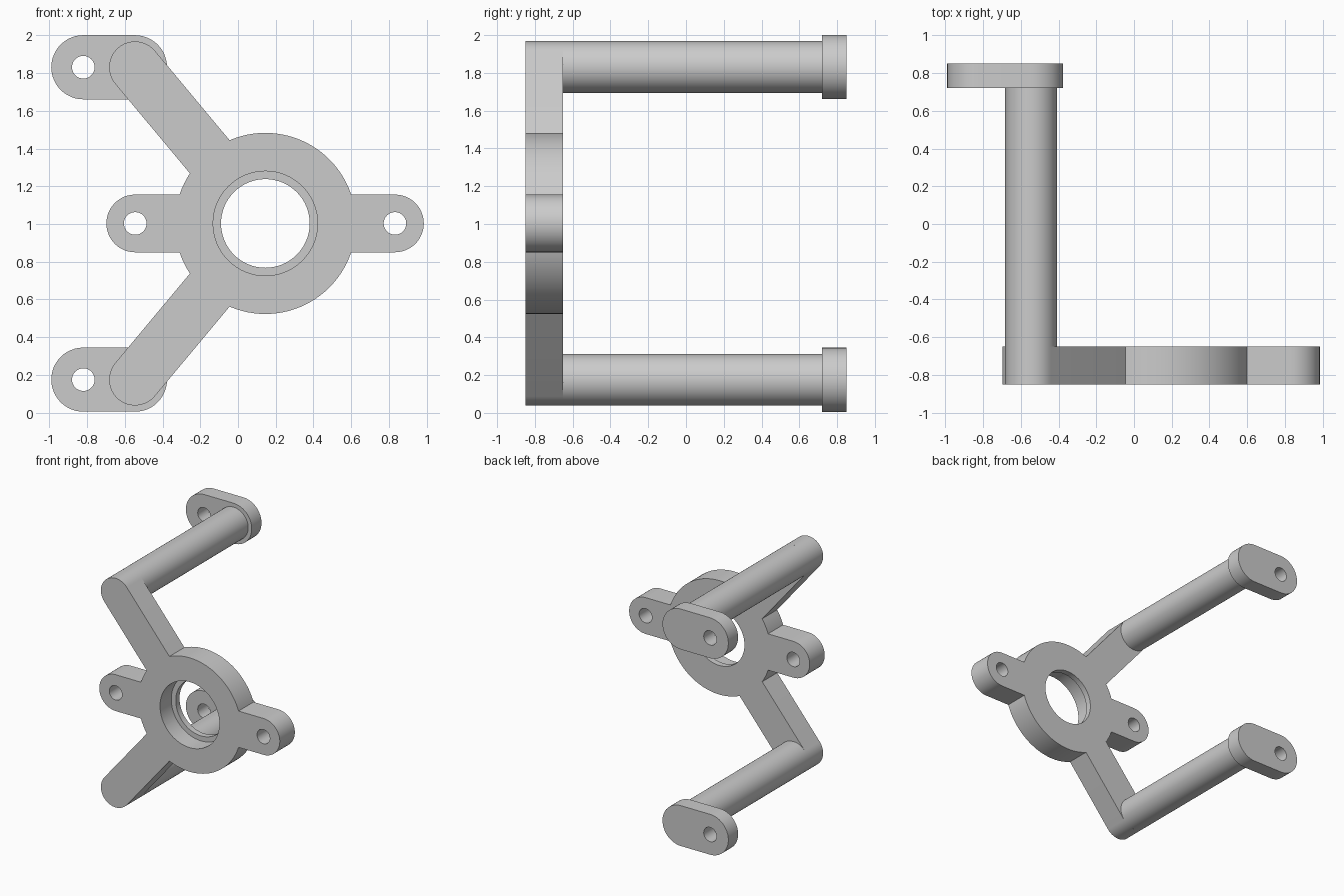
import bpy, bmesh, math
from mathutils import Vector

if "Cube" in bpy.data.objects:
    bpy.data.objects.remove(bpy.data.objects["Cube"])

HUB = Vector((0.145, 1.003))          # hub centre in x, z
END_X, ARM_DZ = -0.546, 0.828         # arm end position
Y0, Y1, Y2, Y3 = -0.85, -0.65, 0.72, 0.85
ARM_R = 0.137

grey = bpy.data.materials.new("light_grey")
grey.diffuse_color = (0.6, 0.6, 0.6, 1)
grey.use_nodes = True
grey.node_tree.nodes["Principled BSDF"].inputs["Base Color"].default_value = grey.diffuse_color


def prism(name, outline, y0, y1, caps=True):
    """Extrude an x/z outline along y."""
    bm = bmesh.new()
    a = [bm.verts.new((p[0], y0, p[1])) for p in outline]
    b = [bm.verts.new((p[0], y1, p[1])) for p in outline]
    n = len(a)
    for i in range(n):
        bm.faces.new((a[i], a[(i + 1) % n], b[(i + 1) % n], b[i]))
    if caps:
        bm.faces.new(a)
        bm.faces.new(b)
    bmesh.ops.recalc_face_normals(bm, faces=bm.faces)
    me = bpy.data.meshes.new(name)
    bm.to_mesh(me)
    bm.free()
    me.materials.append(grey)
    ob = bpy.data.objects.new(name, me)
    bpy.context.collection.objects.link(ob)
    return ob


def circle(c, r, n=64):
    return [(c[0] + r * math.cos(2 * math.pi * i / n),
             c[1] + r * math.sin(2 * math.pi * i / n)) for i in range(n)]


def slot(p, q, r, n=24):
    """Rounded bar outline from p to q."""
    p, q = Vector(p), Vector(q)
    d = q - p
    ang = math.atan2(d.y, d.x)
    pts = []
    for c, start in ((q, ang - math.pi / 2), (p, ang + math.pi / 2)):
        for i in range(n + 1):
            t = start + math.pi * i / n
            pts.append((c.x + r * math.cos(t), c.y + r * math.sin(t)))
    return pts


def combine(ob, other, op):
    """Apply a boolean and discard the second solid."""
    m = ob.modifiers.new("bool", 'BOOLEAN')
    m.operation, m.object, m.solver = op, other, 'EXACT'
    select(ob)
    bpy.ops.object.modifier_apply(modifier=m.name)
    bpy.data.objects.remove(other, do_unlink=True)


def select(ob):
    bpy.ops.object.select_all(action='DESELECT')
    ob.select_set(True)
    bpy.context.view_layer.objects.active = ob


def hole(ob, c, r, y0, y1, n=32):
    combine(ob, prism("cutter", circle(c, r, n), y0, y1), 'DIFFERENCE')


# Hub with two mounting ears and two slanted arms
hub = prism("hub_bracket", circle(HUB, 0.48, 96), Y0, Y1)
left, right = (-0.545, HUB.y), (0.832, HUB.y)
combine(hub, prism("ears", slot(left, right, 0.153), Y0, Y1), 'UNION')
for s in (1, -1):
    end = (END_X, HUB.y + s * ARM_DZ)
    combine(hub, prism("arm", slot(end, HUB, ARM_R), Y0, Y1), 'UNION')

# Bearing bore, counterbore from the front, ear bolt holes
hole(hub, HUB, 0.235, Y0 - 0.1, Y1 + 0.1, 64)
hole(hub, HUB, 0.277, Y0 - 0.1, Y1 - 0.05, 64)
for c in (left, right):
    hole(hub, c, 0.06, Y0 - 0.1, Y1 + 0.1)

# Long rods with drilled feet at the back
parts = [hub]
for s, side in ((1, "upper"), (-1, "lower")):
    z = HUB.y + s * ARM_DZ
    parts.append(prism(side + "_rod", circle((END_X, z), ARM_R, 48), Y1, Y2, caps=False))
    foot = prism(side + "_foot", slot((-0.82, z), (END_X, z), 0.17), Y2, Y3)
    hole(foot, (-0.82, z), 0.06, Y2 - 0.1, Y3 + 0.1)
    parts.append(foot)

for ob in parts:
    select(ob)
    bpy.ops.object.shade_smooth_by_angle(angle=math.radians(30))
